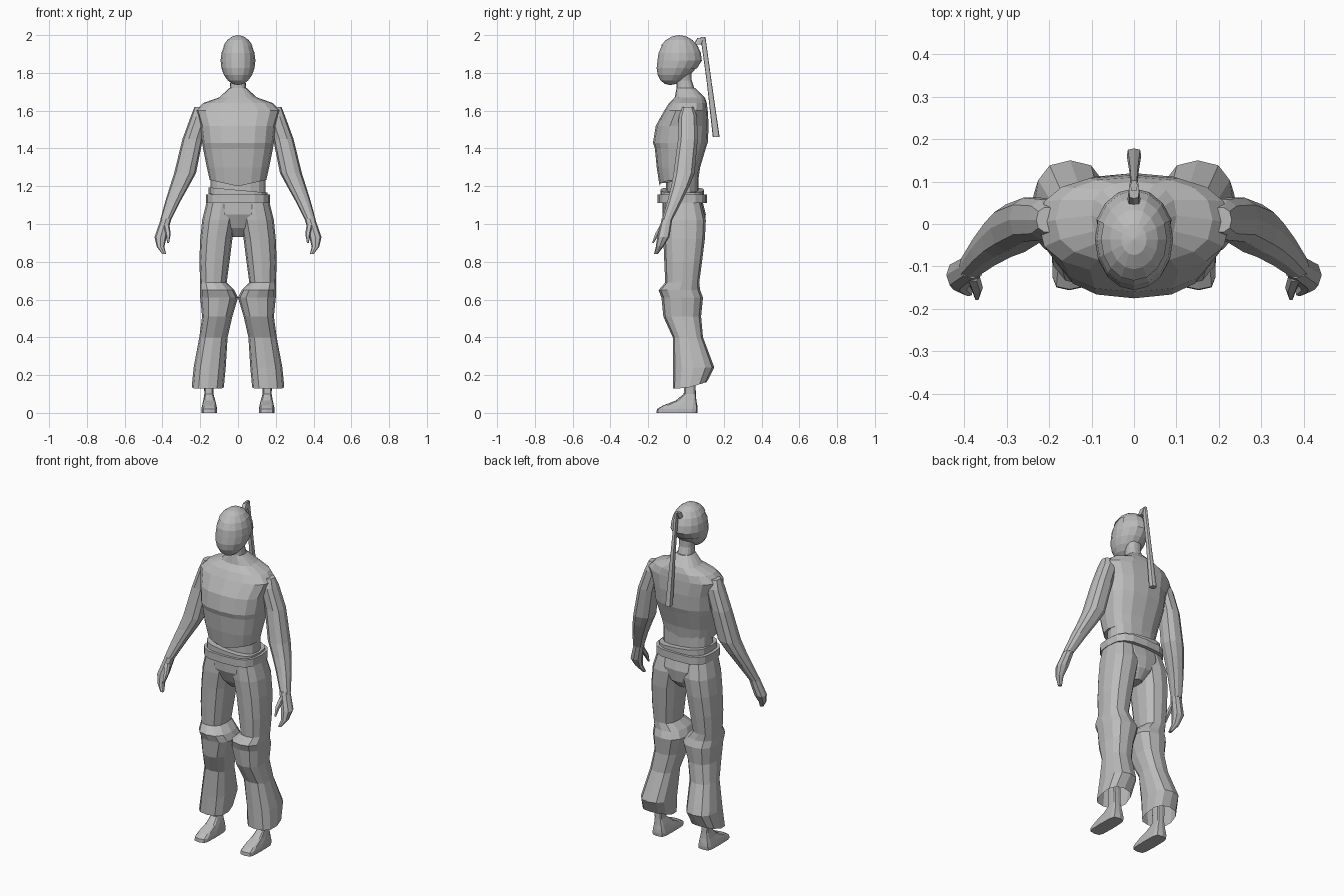
import bpy
import bmesh
import math
from mathutils import Vector

if "Cube" in bpy.data.objects:
    bpy.data.objects.remove(bpy.data.objects["Cube"], do_unlink=True)

colour = (0.5, 0.5, 0.5, 1)
grey = bpy.data.materials.new("plain grey")
grey.use_nodes = True
grey.diffuse_color = colour
grey.node_tree.nodes["Principled BSDF"].inputs["Base Color"].default_value = colour


def finish(name, bm, paired=False):
    """Turn a bmesh into a grey object, optionally mirrored to the other side."""
    bmesh.ops.recalc_face_normals(bm, faces=bm.faces)
    mesh = bpy.data.meshes.new(name)
    bm.to_mesh(mesh)
    bm.free()
    mesh.materials.append(grey)
    part = bpy.data.objects.new(name, mesh)
    bpy.context.scene.collection.objects.link(part)
    if paired:
        mirror = part.modifiers.new("mirror", "MIRROR")
        mirror.use_axis[0] = True


def soften(value, exponent):
    """Raise to a power but keep the sign, for rounded-box sections."""
    return math.copysign(abs(round(value, 6)) ** exponent, value)


def loft(name, rings, sides=12, boxy=0.8, paired=False, capped=True, tweak=None):
    """Skin a stack of rings, each given as (height, x, y, half width, half depth)."""
    bm = bmesh.new()
    loops = []
    for height, x, y, half_width, half_depth in rings:
        loop = []
        for step in range(sides):
            angle = math.tau * step / sides
            across = half_width * soften(math.cos(angle), boxy)
            along = half_depth * soften(math.sin(angle), boxy)
            loop.append(bm.verts.new((x + across, y + along, height)))
        loops.append(loop)
    for low, high in zip(loops, loops[1:]):
        for step in range(sides):
            following = (step + 1) % sides
            bm.faces.new((low[step], low[following], high[following], high[step]))
    if capped:
        bm.faces.new(loops[0])
        bm.faces.new(loops[-1])
    if tweak:
        for vert in bm.verts:
            vert.co.z += tweak(vert.co)
    finish(name, bm, paired)


def trunk(name, rings, **options):
    """Loft centred on the body, from (height, y, half width, half depth)."""
    loft(name, [(height, 0, *rest) for height, *rest in rings], sides=16, **options)


def limb(name, rings, sides):
    """Mirrored round tube, from (height, x, y, radius)."""
    rows = [(height, x, y, radius, radius) for height, x, y, radius in rings]
    loft(name, rows, sides, paired=True)


def band(name, low, high, half_width, half_depth, **options):
    """Straight wrap around the waist."""
    trunk(name, [(height, -.02, half_width, half_depth) for height in (low, high)], **options)


def skull(name, size, unwanted=None):
    """Sphere with the lower half narrowed and pushed forward into a jaw."""
    bm = bmesh.new()
    bmesh.ops.create_uvsphere(bm, u_segments=16, v_segments=10, radius=size)
    for vert in bm.verts:
        jaw = max(0, -vert.co.z)
        depth = vert.co.y * (1 - .15 * jaw)
        vert.co = Vector((vert.co.x * .096, depth * .12 - .05 * jaw - .036,
                          vert.co.z * .135 + 1.865))
    if unwanted:
        doomed = [face for face in bm.faces if unwanted(face.calc_center_median())]
        bmesh.ops.delete(bm, geom=doomed, context="FACES")
    finish(name, bm)


# Sleeveless top with a V-shaped hem
trunk("top", [
    (1.2, -.04, .15, .1),
    (1.3, -.04, .165, .115),
    (1.4, -.03, .185, .135),
    (1.43, -.03, .19, .145),
    (1.52, -.02, .2, .14),
    (1.6, 0, .225, .115),
    (1.64, .01, .185, .1),
    (1.67, .02, .1, .08),
    (1.72, 0, .045, .05),
], tweak=lambda point: .22 * abs(point.x) if point.z < 1.21 else 0)

# Neck, leaning forward into the jaw
trunk("neck", [(1.7, 0, .045, .05), (1.76, -.01, .04, .04), (1.84, -.02, .05, .05)])

# Head, and hair cut in a step beside the face
skull("head", .96)
skull("hair", 1, lambda centre: centre.z < 1.84 or (centre.z < 1.93 and centre.y < 0))

# Hair tie and long thin tail
loft("hair_tie", [(1.95, 0, .06, .015, .02), (1.985, 0, .08, .012, .02)], sides=8, boxy=.5)
loft("hair_tail", [
    (1.46, 0, .16, .017, .018),
    (1.75, 0, .123, .011, .013),
    (1.99, 0, .09, .008, .013),
], sides=8, boxy=.5)

# Arms
limb("arm", [
    (1.62, .2, .01, .03),
    (1.57, .2, .01, .05),
    (1.45, .24, .01, .054),
    (1.36, .26, 0, .056),
    (1.27, .28, -.01, .058),
    (1.2, .31, -.03, .05),
    (1.12, .345, -.06, .04),
    (1.02, .384, -.1, .028),
], sides=10)

# Hands with curled fingers and a thumb
limb("hand", [
    (1.03, .38, -.1, .028),
    (.93, .41, -.12, .032),
    (.88, .41, -.14, .02),
    (.84, .39, -.16, .01),
], sides=8)
limb("thumb", [(1, .38, -.12, .016), (.95, .37, -.15, .014), (.9, .37, -.175, .005)], sides=6)

# Bare waist, belt, and the looser band wrapped above it
band("waist", 1.1, 1.26, .145, .085)
band("belt", 1.11, 1.155, .17, .13, boxy=.65)
band("upper_band", 1.145, 1.18, .156, .115, boxy=.65, tweak=lambda point: -.09 * point.x)

# Trousers: seat, then wide legs with folded knees and flared hems
trunk("trouser_seat", [
    (.93, 0, .03, .05),
    (.98, 0, .075, .095),
    (1.05, -.01, .15, .115),
    (1.13, -.02, .16, .105),
])
loft("trouser_leg", [
    (.13, .16, .02, .085, .09),
    (.24, .15, .04, .085, .11),
    (.4, .13, .01, .075, .08),
    (.51, .11, -.02, .08, .1),
    (.61, .1, -.02, .1, .11),
    (.65, .11, -.035, .09, .11),
    (.69, .13, -.02, .07, .09),
    (.8, .125, -.015, .08, .1),
    (.92, .115, -.01, .085, .11),
    (1.02, .1, -.01, .09, .115),
    (1.12, .085, -.02, .08, .1),
], paired=True, capped=False,
    tweak=lambda point: .3 * max(point.y, 0) if point.z < .2 else 0)

# Bare feet with square toes
loft("foot", [
    (0, .152, -.048, .042, .108),
    (.02, .152, -.046, .042, .108),
    (.04, .152, -.03, .038, .09),
    (.065, .152, 0, .032, .055),
    (.1, .154, .02, .024, .032),
    (.2, .156, .02, .026, .03),
], boxy=.45, paired=True)
